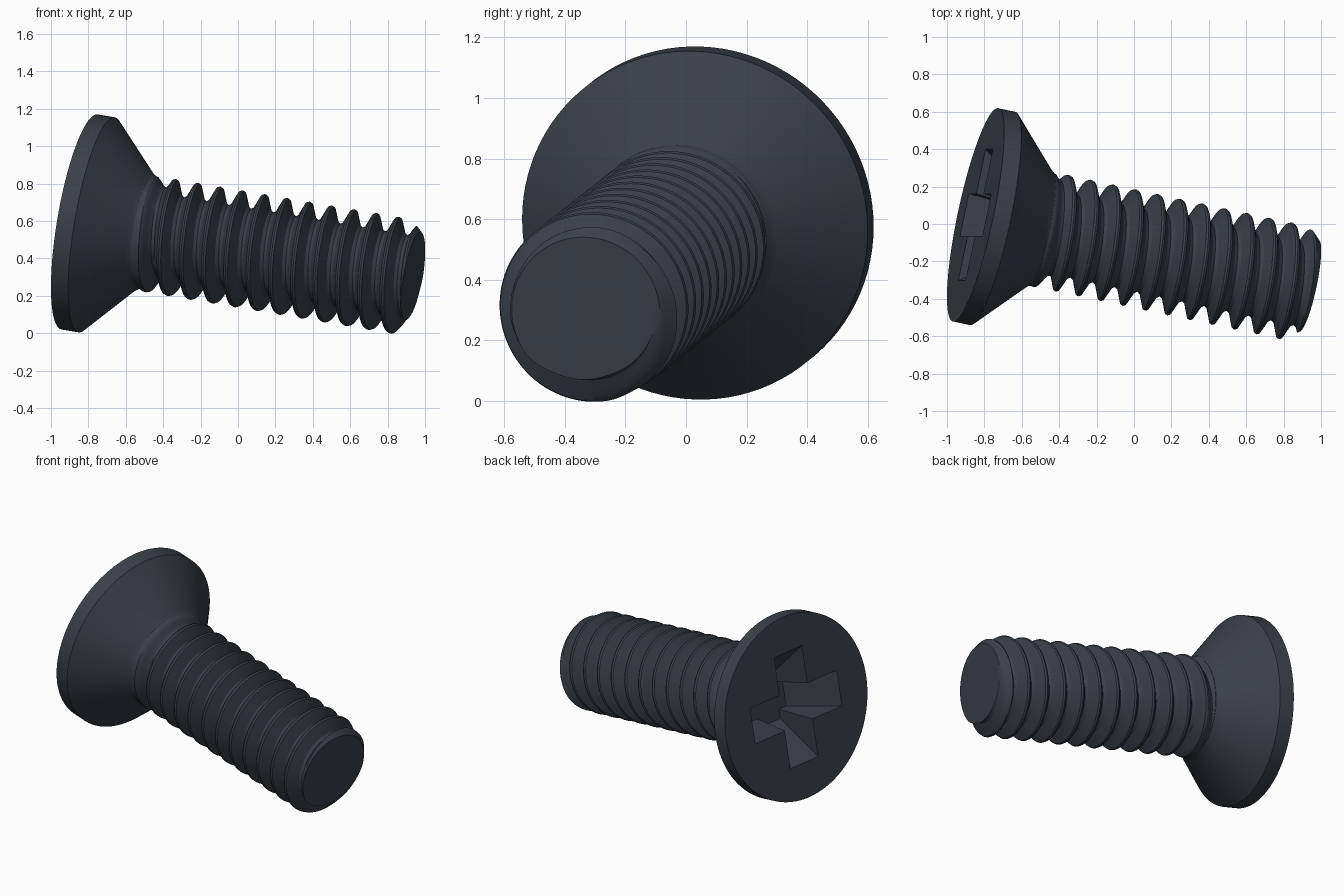
import bpy, bmesh
from math import cos, sin, pi
from mathutils import Vector, Matrix

if "Cube" in bpy.data.objects:
    bpy.data.objects.remove(bpy.data.objects["Cube"])

# Screw frame: local z runs from the head face to the tip
axis = Vector((1, -0.213, -0.169)).normalized()
side = Vector((0, 1, 0))
side = (side - axis * side.dot(axis)).normalized()
up = axis.cross(side)
FRAME = Matrix((side, up, axis)).transposed().to_4x4()
FRAME.translation = (-0.847, 0.049, 0.595)

SIDES = 96
START, END = 0.36, 1.847      # threaded length along the axis
PITCH, CREST_AT = 0.1236, 1.685
CREST_R, ROOT_R = 0.312, 0.222

steel = bpy.data.materials.new("dark_steel")
colour = (0.042, 0.052, 0.064, 1)
steel.diffuse_color = colour
steel.use_nodes = True
steel.node_tree.nodes["Principled BSDF"].inputs["Base Color"].default_value = colour


def make_object(name, bm):
    bmesh.ops.recalc_face_normals(bm, faces=bm.faces)
    mesh = bpy.data.meshes.new(name)
    bm.to_mesh(mesh)
    bm.free()
    mesh.materials.append(steel)
    ob = bpy.data.objects.new(name, mesh)
    bpy.context.collection.objects.link(ob)
    ob.matrix_world = FRAME
    return ob


def select(ob):
    bpy.ops.object.select_all(action='DESELECT')
    ob.select_set(True)
    bpy.context.view_layer.objects.active = ob


def ring_point(r, angle, t):
    return (r * cos(angle), r * sin(angle), t)


def make_head():
    """Countersunk head, turned from a profile of radius and depth."""
    profile = [(0.583, 0), (0.583, 0.095), (0.33, 0.338), (0.312, 0.358), (0.3, 0.38)]
    bm = bmesh.new()
    rings = [[bm.verts.new(ring_point(r, 2 * pi * i / SIDES, t)) for i in range(SIDES)]
             for r, t in profile]
    for a, b in zip(rings, rings[1:]):
        for i in range(SIDES):
            j = (i + 1) % SIDES
            bm.faces.new((a[i], a[j], b[j], b[i]))
    bm.faces.new(rings[0])
    bm.faces.new(rings[-1])
    return make_object("countersunk_head", bm)


def make_slot_cutter(along_x):
    """Tapered box for one bar of the cross recess."""
    bm = bmesh.new()
    bmesh.ops.create_cube(bm, size=2)
    for v in bm.verts:
        deep = v.co.z > 0
        length, width = (0.15, 0.09) if deep else (0.375, 0.117)
        sx, sy = (length, width) if along_x else (width, length)
        v.co = (v.co.x * sx, v.co.y * sy, 0.27 if deep else -0.02)
    return make_object("recess_cutter", bm)


def thread_radius(t, angle):
    """Rounded thread, fading in at the neck and chamfered at the tip."""
    u = abs(((t - CREST_AT) / PITCH - angle / (2 * pi) + 0.5) % 1 - 0.5)
    if u < 0.09:
        h = 1 - 0.6 * u
    elif u < 0.36:
        h = 0.946 - (u - 0.09) / 0.27 * 0.82
    else:
        h = 0.126 * (0.5 - u) / 0.14
    fade = min(1, max(0, (t - START) / 0.11))
    r = CREST_R - (CREST_R - ROOT_R) * (1 - h) * fade
    return min(r, 0.25 + (END - t) * 0.95)


def make_shank():
    """Helical columns of vertices, trimmed flat at both ends."""
    steps = [-0.36, -0.27, -0.18, -0.09, 0, 0.09, 0.18, 0.27, 0.36, 0.43, 0.5, 0.57]
    columns = [n + s for n in range(-13, 4) for s in steps]
    bm = bmesh.new()
    grid = []
    for i in range(SIDES + 1):
        angle = 2 * pi * i / SIDES
        row = []
        for c in columns:
            t = CREST_AT + PITCH * (c + i / SIDES)
            t = min(END, max(START, t))
            row.append(bm.verts.new(ring_point(thread_radius(t, angle), angle, t)))
        grid.append(row)
    for a, b in zip(grid, grid[1:]):
        for k in range(len(columns) - 1):
            quad = (a[k], b[k], b[k + 1], a[k + 1])
            ts = [v.co.z for v in quad]
            if max(ts) - min(ts) > 1e-6:
                bm.faces.new(quad)
    bmesh.ops.remove_doubles(bm, verts=bm.verts, dist=1e-5)
    bmesh.ops.delete(bm, geom=[v for v in bm.verts if not v.link_faces], context='VERTS')
    # Flat tip and hidden neck end
    bmesh.ops.holes_fill(bm, edges=[e for e in bm.edges if e.is_boundary], sides=0)
    return make_object("threaded_shank", bm)


head = make_head()
for along_x in (True, False):
    cutter = make_slot_cutter(along_x)
    cutter.hide_render = True
    cut = head.modifiers.new("cross_recess", 'BOOLEAN')
    cut.operation = 'DIFFERENCE'
    cut.solver = 'EXACT'
    cut.object = cutter
    select(head)
    bpy.ops.object.modifier_apply(modifier=cut.name)
    bpy.data.objects.remove(cutter)

for part in (head, make_shank()):
    select(part)
    bpy.ops.object.shade_smooth_by_angle(angle=0.52)
